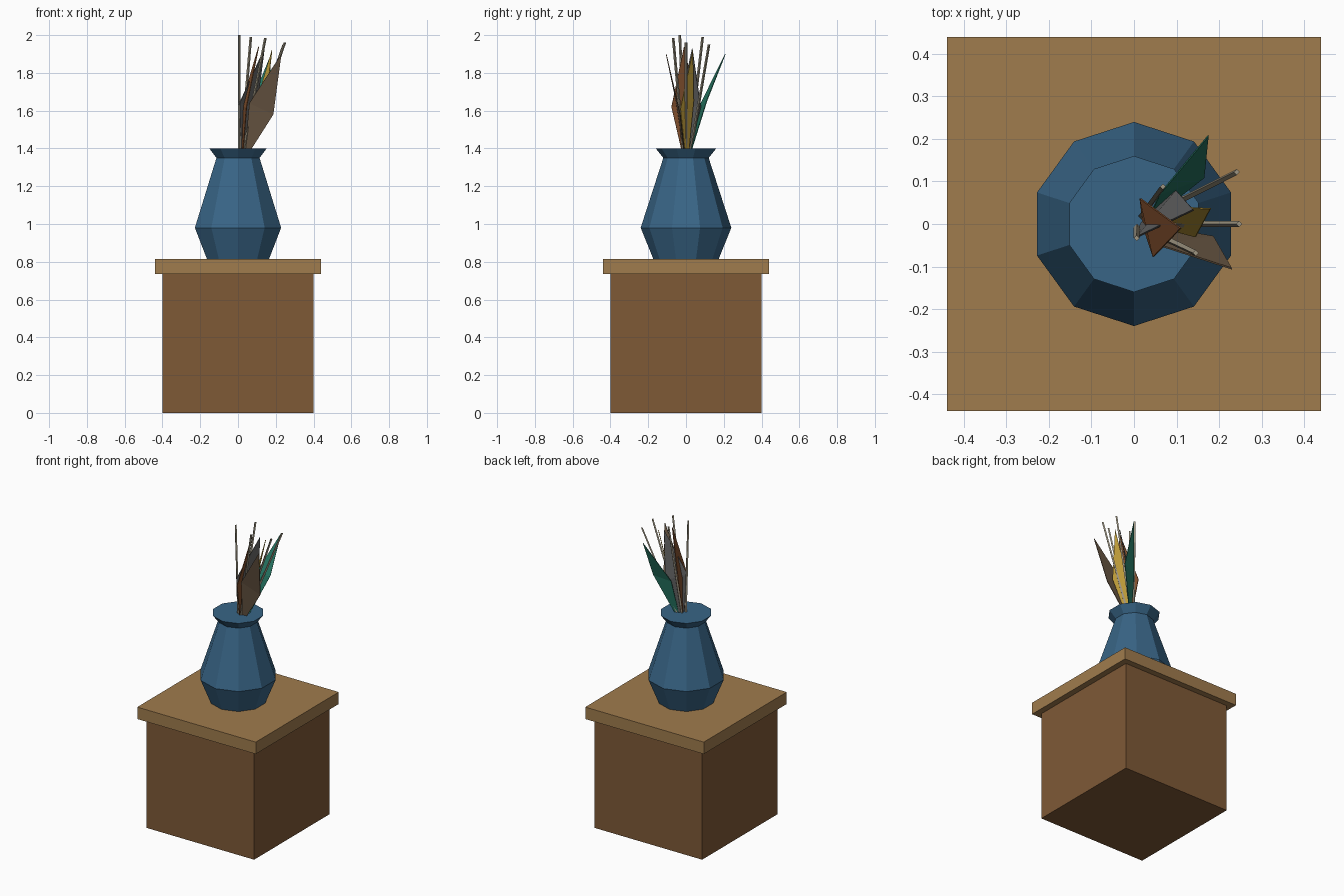
import bpy, math
from mathutils import Vector

if "Cube" in bpy.data.objects:
    bpy.data.objects.remove(bpy.data.objects["Cube"])


def add_object(name, verts, faces, color):
    mesh = bpy.data.meshes.new(name)
    mesh.from_pydata(verts, [], faces)
    mesh.update()
    obj = bpy.data.objects.new(name, mesh)
    bpy.context.collection.objects.link(obj)
    mat = bpy.data.materials.new(name + "_color")
    mat.diffuse_color = (*color, 1)
    mat.use_nodes = True
    mat.node_tree.nodes["Principled BSDF"].inputs["Base Color"].default_value = mat.diffuse_color
    mesh.materials.append(mat)
    return obj


def loft(name, rings, color):
    # Joins equal rings of points and caps both ends
    n = len(rings[0])
    verts = [p for ring in rings for p in ring]
    faces = [(k * n + i, k * n + (i + 1) % n, (k + 1) * n + (i + 1) % n, (k + 1) * n + i)
             for k in range(len(rings) - 1) for i in range(n)]
    faces += [tuple(reversed(range(n))), tuple(range(len(verts) - n, len(verts)))]
    return add_object(name, verts, faces, color)


def ring(center, r, n, start):
    return [Vector(center) + Vector((r * math.cos(start + 2 * math.pi * i / n),
                                     r * math.sin(start + 2 * math.pi * i / n), 0))
            for i in range(n)]


def box(name, half, z0, z1, color):
    r = half * math.sqrt(2)
    return loft(name, [ring((0, 0, z), r, 4, math.pi / 4) for z in (z0, z1)], color)


# Pedestal with overhanging top
box("pedestal_body", 0.40, 0, 0.735, (0.21, 0.10, 0.037))
box("pedestal_top", 0.44, 0.735, 0.815, (0.35, 0.20, 0.075))

# Ten-sided vase with flared lip
profile = [(0.173, 0.815), (0.24, 0.98), (0.12, 1.35), (0.16, 1.40)]
loft("vase", [ring((0, 0, z), r, 10, math.pi / 2) for r, z in profile], (0.04, 0.13, 0.24))

# Thin dry stems
stem_tips = [(0.006, -0.033, 2.0), (0.068, 0.088, 1.99), (0.145, -0.068, 1.985),
             (0.248, 0.0, 1.96), (0.242, 0.122, 1.95)]
for i, (x, y, z) in enumerate(stem_tips):
    base = (0.006 + 0.17 * x, 0.2 * y, 1.39)
    loft(f"stem_{i + 1}", [ring(base, 0.008, 4, 0), ring((x, y, z), 0.007, 4, 0)],
         (0.34, 0.30, 0.22))

# Pointed leaves: base, two side corners, tip
leaves = [
    ("brown", (0.05, -0.01), (0.06, -0.05, 1.64), (0.187, -0.03, 1.58), (0.23, -0.105, 1.90), (0.15, 0.10, 0.06)),
    ("green", (0.05, 0.025), (0.06, 0.07, 1.62), (0.165, 0.11, 1.65), (0.175, 0.208, 1.90), (0.02, 0.19, 0.13)),
    ("yellow", (0.05, 0.005), (0.10, 0.04, 1.65), (0.145, -0.03, 1.61), (0.18, 0.036, 1.92), (0.50, 0.32, 0.04)),
    ("rust", (0.025, -0.01), (0.015, 0.06, 1.62), (0.046, -0.077, 1.62), (0.11, -0.01, 1.94), (0.25, 0.09, 0.03)),
    ("grey", (0.025, 0.01), (0.008, -0.03, 1.64), (0.10, 0.078, 1.62), (0.14, 0.033, 1.93), (0.12, 0.12, 0.12)),
]
for name, (bx, by), left, right, tip, color in leaves:
    side = (Vector(right) - Vector(left)).normalized() * 0.014
    base = Vector((bx, by, 1.39))
    leaf = add_object(name + "_leaf", [base - side, base + side, right, tip, left],
                      [(0, 1, 2, 4), (4, 2, 3)], color)
    solid = leaf.modifiers.new("thickness", "SOLIDIFY")
    solid.thickness = 0.004
    solid.offset = 0
